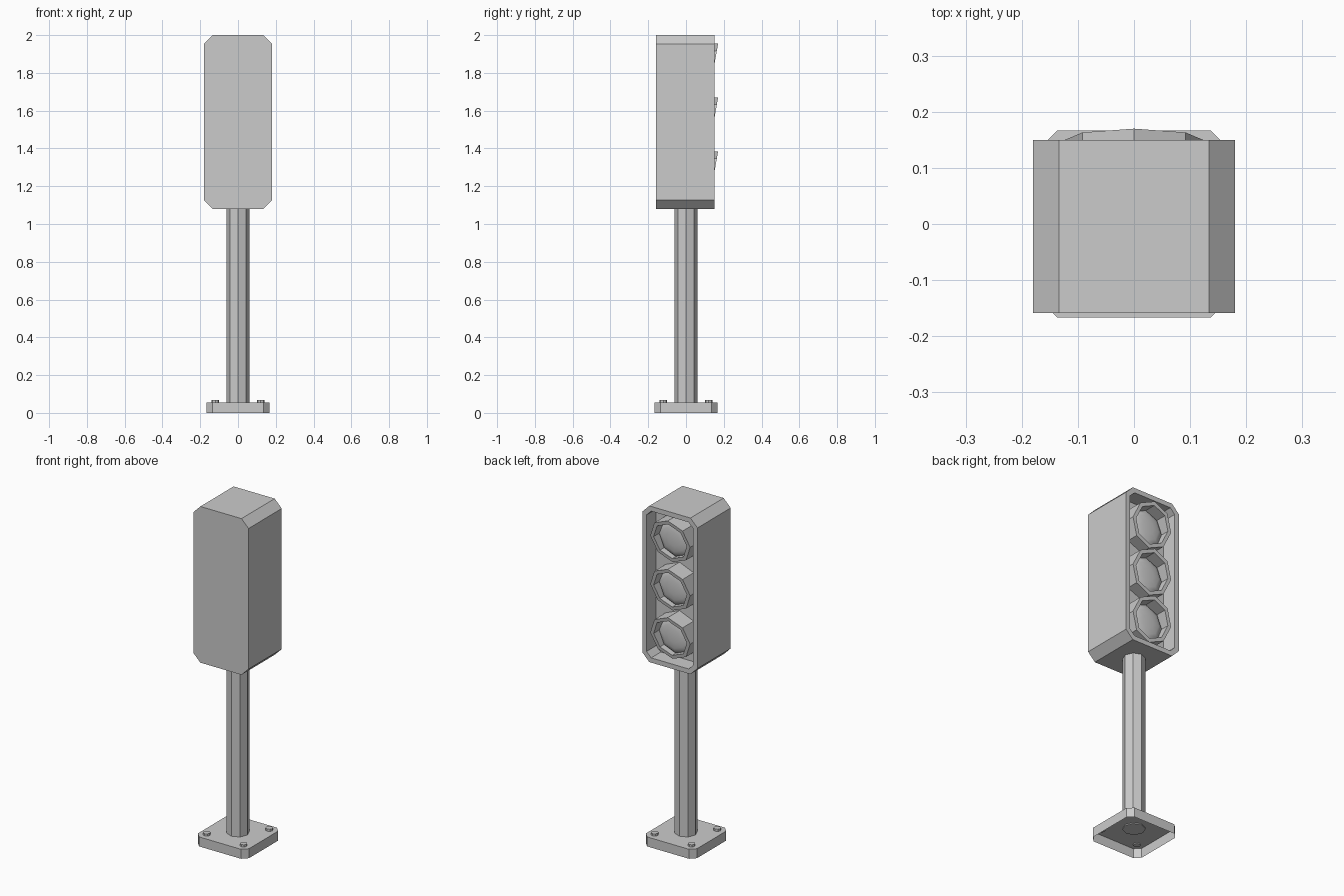
import bpy, bmesh, math

if "Cube" in bpy.data.objects:
    bpy.data.objects.remove(bpy.data.objects["Cube"])


def make(name, rings, cap_start=True, cap_end=True, smooth=False):
    """Skin a list of equal-length point rings into one mesh object."""
    bm = bmesh.new()
    vs = [[bm.verts.new(p) for p in r] for r in rings]
    n = len(rings[0])
    for a, b in zip(vs, vs[1:]):
        for i in range(n):
            j = (i + 1) % n
            bm.faces.new((a[i], a[j], b[j], b[i]))
    if cap_start:
        bm.faces.new(vs[0][::-1])
    if cap_end:
        bm.faces.new(vs[-1])
    bmesh.ops.recalc_face_normals(bm, faces=bm.faces)
    for f in bm.faces:
        f.smooth = smooth
    me = bpy.data.meshes.new(name)
    bm.to_mesh(me)
    bm.free()
    ob = bpy.data.objects.new(name, me)
    bpy.context.collection.objects.link(ob)
    return ob


def chamfered(w, h, c):
    """Rectangle outline with cut corners (half sizes w, h)."""
    return [(w, -h + c), (w, h - c), (w - c, h), (-w + c, h),
            (-w, h - c), (-w, -h + c), (-w + c, -h), (w - c, -h)]


def ngon(r, n, start=math.pi / 2):
    return [(r * math.cos(start + i * math.tau / n),
             r * math.sin(start + i * math.tau / n)) for i in range(n)]


def flat(pts, z, cx=0, cy=0):
    return [(cx + x, cy + y, z) for x, y in pts]


def upright(pts, y, cz, slope=0):
    return [(x, y + slope * z, cz + z) for x, z in pts]


# base plate, open underneath
plate = chamfered(0.167, 0.167, 0.031)
make("base_plate", [flat(plate, 0), flat(plate, 0.056)], cap_start=False)

# anchor bolts
for sx in (-1, 1):
    for sy in (-1, 1):
        hexa = ngon(0.02, 8)
        make("anchor_bolt", [flat(hexa, 0.05, sx * 0.12, sy * 0.12),
                             flat(hexa, 0.069, sx * 0.12, sy * 0.12)])

# pole
pole = ngon(0.061, 8)
make("pole", [flat(pole, 0.05), flat(pole, 1.085)])

# housing: closed on the front, recessed on the back
CZ = 1.54
outer = chamfered(0.18, 0.46, 0.046)
inner = chamfered(0.152, 0.432, 0.030)
FLOOR = 0.06
make("housing", [upright(outer, -0.159, CZ), upright(outer, 0.15, CZ),
                 upright(inner, 0.15, CZ), upright(inner, FLOOR, CZ)])

# three lamps: slanted octagonal hood plus domed lens
R, r, LENS = 0.13, 0.108, 0.095
SLOPE = 0.176
for k in (-1, 0, 1):
    cz = CZ + k * 0.285
    make("lamp_hood", [upright(ngon(R, 8), FLOOR, cz),
                       upright(ngon(R, 8), 0.147, cz, SLOPE),
                       upright(ngon(r, 8), 0.147, cz, SLOPE),
                       upright(ngon(r, 8), LENS, cz)],
         cap_start=False, cap_end=False)
    rings = [upright(ngon(r * math.cos(t), 8), LENS + 0.022 * math.sin(t), cz)
             for t in (0, 0.4, 0.8, 1.2)]
    make("lens", rings, cap_start=False, smooth=True)
